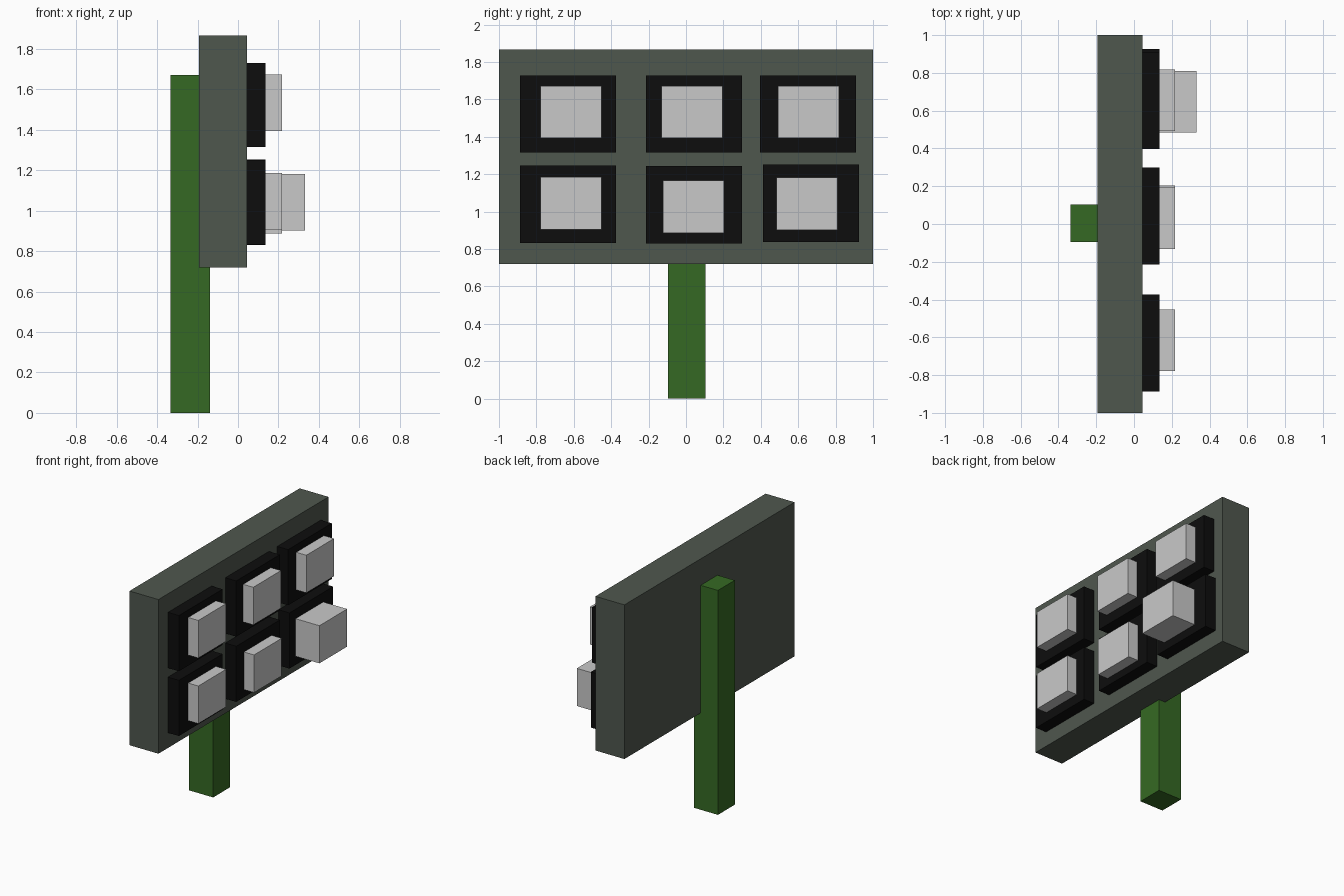
import bpy

if "Cube" in bpy.data.objects:
    bpy.data.objects.remove(bpy.data.objects["Cube"])


def material(name, rgb):
    m = bpy.data.materials.new(name)
    m.diffuse_color = (*rgb, 1.0)
    m.use_nodes = True
    m.node_tree.nodes["Principled BSDF"].inputs["Base Color"].default_value = m.diffuse_color
    return m


GREEN = material("post green", (0.036, 0.141, 0.017))
GREY = material("board grey", (0.078, 0.095, 0.076))
BLACK = material("frame black", (0.004, 0.004, 0.004))
LIGHT = material("button light grey", (0.584, 0.584, 0.584))


def box(name, x, y, z, mat):
    """Box from (min, max) pairs on each axis."""
    bpy.ops.mesh.primitive_cube_add(size=1, location=[sum(r) / 2 for r in (x, y, z)])
    ob = bpy.context.object
    ob.name = name
    ob.scale = [r[1] - r[0] for r in (x, y, z)]
    bpy.ops.object.transform_apply(location=False, rotation=False, scale=True)
    ob.data.materials.append(mat)
    return ob


# Post and sign board
box("post", (-0.335, -0.138), (-0.095, 0.103), (0, 1.67), GREEN)
box("board", (-0.193, 0.045), (-1, 1), (0.72, 1.867), GREY)

# Panels: frame (y min, z min), button (y min, z min), button front x
FRAME_W, FRAME_H = 0.514, 0.414
BUTTON_W, BUTTON_H = 0.326, 0.28
panels = {
    "upper_left": (-0.888, 1.315, -0.778, 1.393, 0.218),
    "upper_middle": (-0.214, 1.315, -0.132, 1.393, 0.218),
    "upper_right": (0.396, 1.315, 0.492, 1.393, 0.218),
    "lower_left": (-0.888, 0.833, -0.778, 0.905, 0.218),
    "lower_middle": (-0.214, 0.829, -0.123, 0.886, 0.218),
    "lower_right": (0.412, 0.838, 0.484, 0.902, 0.331),
}
for name, (fy, fz, by, bz, front) in panels.items():
    box("frame_" + name, (0.03, 0.135), (fy, fy + FRAME_W), (fz, fz + FRAME_H), BLACK)
    box("button_" + name, (0.12, front), (by, by + BUTTON_W), (bz, bz + BUTTON_H), LIGHT)
